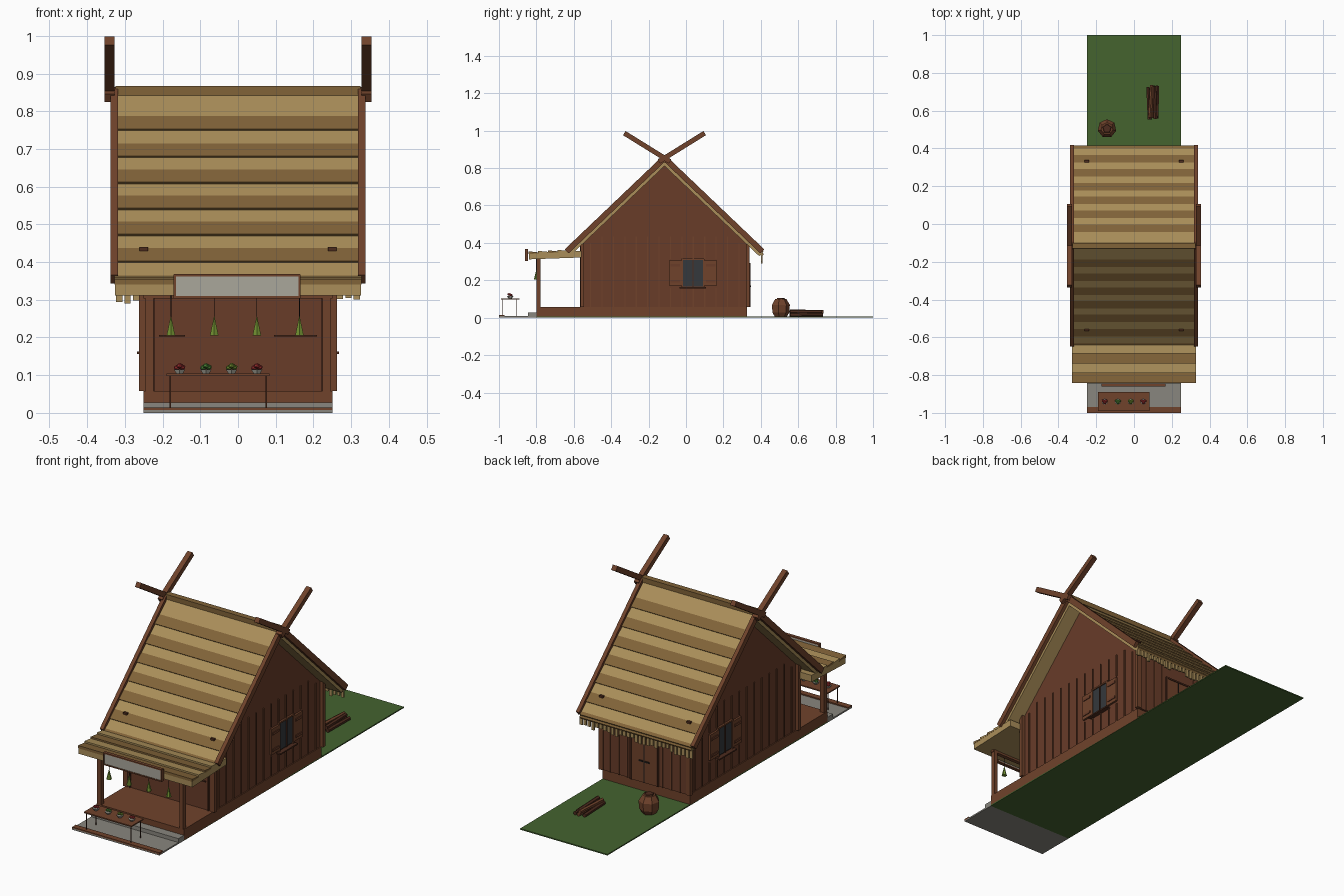
import bpy, bmesh, math, random
from mathutils import Vector, Matrix

if "Cube" in bpy.data.objects:
    bpy.data.objects.remove(bpy.data.objects["Cube"])
random.seed(4)

COLORS = {
    "straw": (.40, .27, .10), "dark_straw": (.22, .125, .04), "wall": (.14, .045, .022),
    "wood": (.16, .055, .024), "dark_wood": (.075, .025, .013), "grass": (.058, .125, .028),
    "stone": (.25, .24, .21), "board": (.40, .39, .33), "pane": (.035, .04, .045),
    "leaf": (.16, .27, .03), "green": (.08, .26, .04), "red": (.35, .03, .03), "iron": (.015, .012, .01)}
MATS = {}
for key, c in COLORS.items():
    MATS[key] = bpy.data.materials.new(key)
    MATS[key].diffuse_color = (*c, 1)


def finish(name, bm, mat):
    bmesh.ops.recalc_face_normals(bm, faces=bm.faces)
    me = bpy.data.meshes.new(name)
    bm.to_mesh(me)
    bm.free()
    me.materials.append(MATS[mat])
    ob = bpy.data.objects.new(name, me)
    bpy.context.collection.objects.link(ob)
    return ob


def box(name, x0, x1, y0, y1, z0, z1, mat):
    bm = bmesh.new()
    bmesh.ops.create_cube(bm, size=1)
    for v in bm.verts:
        v.co = ((x0 + x1) / 2 + v.co.x * (x1 - x0), (y0 + y1) / 2 + v.co.y * (y1 - y0),
                (z0 + z1) / 2 + v.co.z * (z1 - z0))
    return finish(name, bm, mat)


def prism(name, pts, x0, x1, mat):
    """Extrude a (y, z) outline along x."""
    bm = bmesh.new()
    face = bm.faces.new([bm.verts.new((x0, y, z)) for y, z in pts])
    geo = bmesh.ops.extrude_face_region(bm, geom=[face])["geom"]
    bmesh.ops.translate(bm, vec=(x1 - x0, 0, 0), verts=[g for g in geo if isinstance(g, bmesh.types.BMVert)])
    return finish(name, bm, mat)


def cone(name, p0, p1, r0, r1, sides, mat):
    a, b = Vector(p0), Vector(p1)
    bm = bmesh.new()
    bmesh.ops.create_cone(bm, cap_ends=True, segments=sides, radius1=r0, radius2=r1, depth=(b - a).length)
    rot = Vector((0, 0, 1)).rotation_difference(b - a).to_matrix().to_4x4()
    bm.transform(Matrix.Translation((a + b) / 2) @ rot)
    return finish(name, bm, mat)


def beam(name, a, b, t, x0, x1, mat):
    """Straight timber in the yz plane, t thick."""
    d = (Vector(b) - Vector(a)).normalized() * t / 2
    n = (-d.y, d.x)
    pts = [(p[0] + s * n[0], p[1] + s * n[1]) for p, s in ((a, 1), (b, 1), (b, -1), (a, -1))]
    return prism(name, pts, x0, x1, mat)


# Ground and paving
box("lawn", -.25, .25, -.8, 1, 0, .006, "grass")
box("paving", -.25, .25, -1, -.8, 0, .008, "stone")
box("paving_edge", -.25, .25, -1, -.97, .004, .014, "wood")
box("stone_step", -.25, .25, -.845, -.8, .005, .028, "stone")

# House body
box("floor_plinth", -.25, .25, -.8, .325, .001, .058, "wood")
RY, RZ, SLOPE = -.115, .85, .952
prism("house_walls", [(-.56, .058), (.335, .058), (.335, .392), (RY, .82), (-.56, .397)], -.245, .245, "wall")
for s in (-1, 1):
    for y in (-.555, .33):
        box("corner_post", s * .25 - .012, s * .25 + .012, y - .01, y + .01, .058, .40, "wood")
    box("porch_post", s * .235 - .011, s * .235 + .011, -.80, -.778, .058, .325, "wood")
    for i in range(14):
        y = -.51 + i * .061
        if -.1 < y < .17:
            spans = ((.058, .16), (.315, .435))
        else:
            spans = ((.058, .435 if -.5 < y < .28 else .40),)
        for z0, z1 in spans:
            box("side_batten", s * .247 - .003, s * .247 + .003, y - .003, y + .003, z0, z1, "wood")

    # Side window with open shutters
    xw = sorted((s * .24, s * .249))
    box("window_pane", *xw, -.02, .095, .168, .31, "pane")
    xf = sorted((s * .24, s * .255))
    for y in (-.02, .095):
        box("window_jamb", *xf, y - .004, y + .004, .164, .314, "wood")
    box("window_head", *xf, -.024, .099, .308, .316, "wood")
    box("window_bar", *xf, .035, .04, .168, .31, "dark_wood")
    box("window_sill", *sorted((s * .24, s * .268)), -.035, .108, .156, .163, "dark_wood")
    for y0, y1 in ((-.09, -.025), (.10, .165)):
        box("shutter", *xf, y0, y1, .172, .305, "wood")
        for z in (.195, .28):
            box("shutter_rail", *sorted((s * .25, s * .259)), y0 + .006, y1 - .006, z - .006, z + .006, "wall")

# Back wall battens and double door
for i in range(9):
    x = -.2 + i * .05
    if abs(x) > .08:
        box("back_batten", x - .003, x + .003, .33, .339, .058, .395, "wood")
for s in (-1, 1):
    box("back_door_leaf", *sorted((s * .003, s * .072)), .33, .342, .058, .285, "wood")
    box("back_door_jamb", *sorted((s * .072, s * .08)), .33, .346, .058, .293, "dark_wood")
    box("door_handle", *sorted((s * .006, s * .03)), .34, .347, .165, .172, "iron")
box("back_door_gap", -.003, .003, .33, .343, .058, .285, "iron")
box("back_door_head", -.08, .08, .33, .346, .285, .293, "dark_wood")

# Front wall rails
for x0, x1 in ((-.21, -.14), (.095, .21)):
    box("wall_rail", x0, x1, -.568, -.558, .203, .207, "dark_wood")
for s in (-1, 1):
    box("front_trim", s * .225 - .003, s * .225 + .003, -.566, -.558, .058, .39, "dark_wood")


# Thatched roof: courses of a light upper and a dark lower band
def slope(side, z, up):
    """Point on the roof plane at height z, shifted by up along its normal."""
    k = math.hypot(1, SLOPE)
    return (RY + side * ((RZ - z) / SLOPE + up * SLOPE / k), z + up / k)


tops = [.85, .748, .676, .607, .538, .469, .398, .35]
for side in (-1, 1):
    where = "front" if side < 0 else "back"
    prism(where + "_roof_slab", [slope(side, .85, 0), slope(side, .35, 0), slope(side, .35, -.028),
          (RY, .811)], -.32, .32, "straw")
    for i in range(7):
        a, c = tops[i], tops[i + 1]
        m = c + (.036 if i < 6 else .012)
        for z0, z1, n0, n1, mat in ((a, m, .001, .004, "straw"), (m, c, .004, .007, "dark_straw")):
            prism(where + "_thatch_band", [slope(side, z0, n0), slope(side, z1, n1), slope(side, z1, -.004),
                  slope(side, z0, -.004)], -.32, .32, mat)
    for s in (-1, 1):
        # Rake pole, crossed ridge horn and roof peg
        beam(where + "_rake_pole", slope(side, .353, .002), (RY, .853), .03, *sorted((s * .318, s * .338)), "wood")
        beam(where + "_ridge_horn", (RY - side * .03, .835), (RY + side * .215, .987), .026,
             *sorted((s * .327, s * .354)), "wood")
        y, z = slope(side, .43, .008)
        box("roof_peg", s * .25 - .011, s * .25 + .011, y - .006, y + .006, z - .006, z + .004, "dark_wood")
box("ridge_cap", -.325, .325, RY - .015, RY + .015, .842, .867, "dark_straw")
cone("back_eave_pole", (-.32, .405, .34), (.32, .405, .34), .01, .01, 6, "dark_straw")
for i in range(29):
    x = -.315 + i * .0225
    box("eave_fringe", x - .008, x + .008, .402, .410, random.uniform(.288, .312), .342, "straw")

# Porch roof of overlapping planks
prism("porch_roof", [(-.84, .312), (-.56, .322), (-.56, .357), (-.84, .343)], -.326, .326, "straw")
for i, mat in enumerate(("dark_straw", "straw", "dark_straw", "straw")):
    y = -.842 + i * .052
    z = .343 + i * .0026
    prism("porch_plank", [(y, z - .002), (y + .055, z), (y + .055, z + .006), (y, z + .012)], -.327, .327, mat)
box("porch_front_beam", -.25, .25, -.8, -.78, .303, .318, "wood")

# Blank sign board in a frame
box("sign_board", -.165, .16, -.858, -.846, .31, .363, "board")
for z in (.307, .365):
    box("sign_rail", -.17, .165, -.861, -.844, z - .003, z + .003, "wood")
for x in (-.168, .163):
    box("sign_stile", x - .003, x + .003, -.861, -.844, .305, .367, "wood")

# Hanging green cones
for x in (-.178, -.063, .05, .163):
    cone("hanging_herb", (x, -.8, .205), (x, -.8, .255), .013, .001, 6, "leaf")
    cone("herb_string", (x, -.8, .25), (x, -.8, .315), .001, .001, 4, "iron")

# Market table with four dishes
box("table_top", -.19, .083, -.99, -.89, .098, .104, "wood")
for x in (-.18, .075):
    for y in (-.983, -.905):
        box("table_leg", x - .002, x + .002, y - .002, y + .002, .008, .1, "dark_wood")
for x, mat in ((-.155, "red"), (-.085, "green"), (-.017, "leaf"), (.05, "red")):
    cone("dish", (x, -.94, .104), (x, -.94, .115), .010, .017, 6, "board")
    for dx, dy, z in ((-.007, .004, .12), (.007, .003, .121), (0, -.006, .125)):
        bm = bmesh.new()
        bmesh.ops.create_icosphere(bm, subdivisions=1, radius=.0095)
        bm.transform(Matrix.Translation((x + dx, -.94 + dy, z)) @ Matrix.Diagonal((1, 1, .8, 1)))
        finish("produce", bm, mat)

# Low-poly barrel
rings = [(.012, .034), (.035, .048), (.075, .05), (.105, .032)]
for (z0, r0), (z1, r1) in zip(rings, rings[1:]):
    cone("barrel_section", (-.143, .505, z0 - .006), (-.143, .505, z1 - .006), r0, r1, 7, "wood")
cone("barrel_lid", (-.143, .505, .098), (-.143, .505, .105), .026, .022, 5, "dark_wood")

# Firewood stack
for i, (x, z) in enumerate(((.078, .016), (.1, .016), (.122, .016), (.089, .032), (.111, .032))):
    d = (-.004, .003, .002, .005, -.003)[i]
    cone("log", (x - d, .558 + d, z), (x + d, .73 + d, z), .011, .010, 6, "wood" if i % 2 else "dark_wood")

for m in bpy.data.materials:
    if m.users and not m.is_grease_pencil:
        m.use_nodes = True
        m.node_tree.nodes["Principled BSDF"].inputs["Base Color"].default_value = m.diffuse_color
